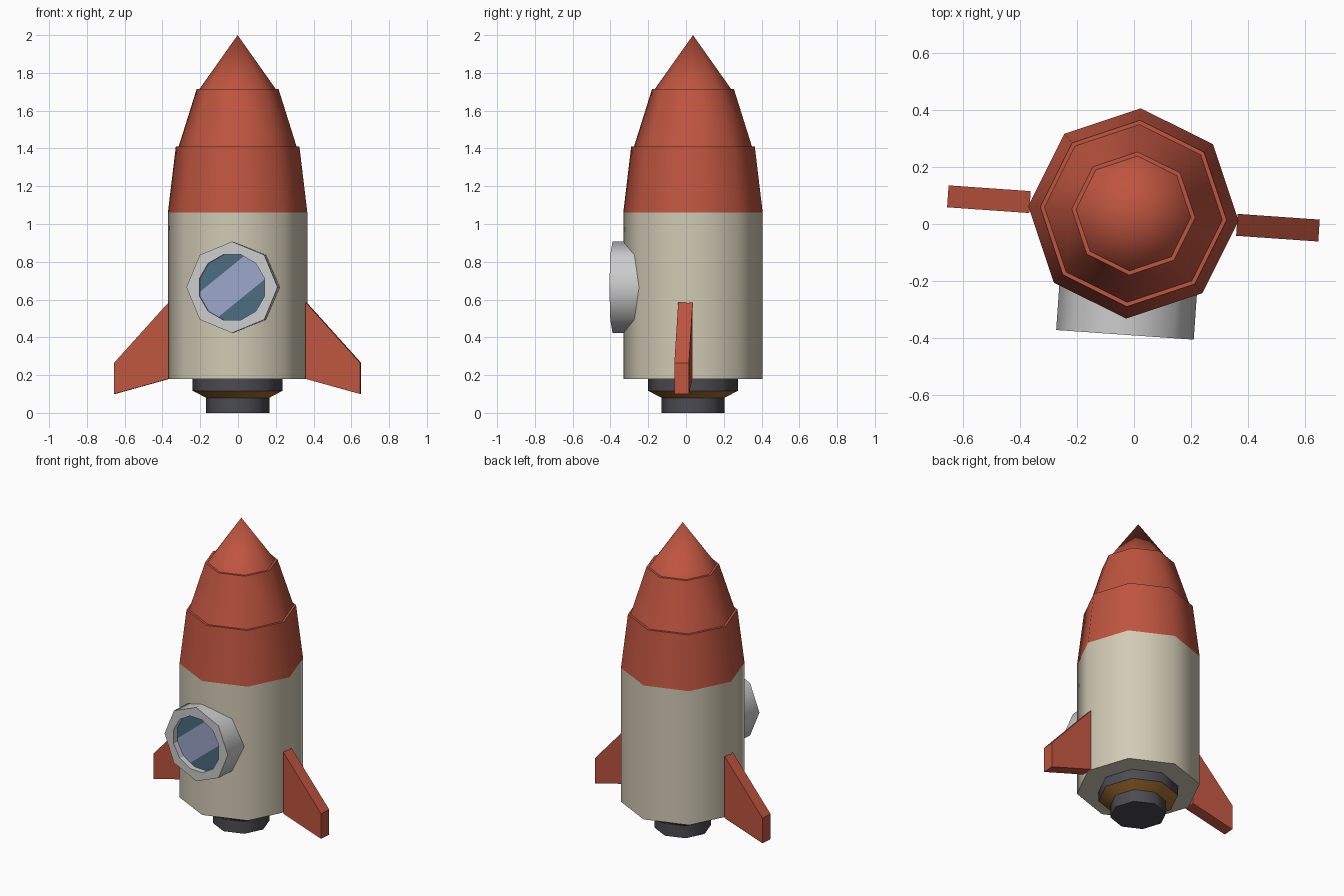
import bpy, bmesh
from math import radians, sin, cos, pi
from mathutils import Matrix

if "Cube" in bpy.data.objects:
    bpy.data.objects.remove(bpy.data.objects["Cube"])

# Whole rocket is turned slightly about its own axis
BASE = Matrix.Translation((-0.002, 0.037, 0)) @ Matrix.Rotation(radians(-4), 4, 'Z')


def material(name, rgb):
    m = bpy.data.materials.new(name)
    m.diffuse_color = (*rgb, 1)
    m.use_nodes = True
    m.node_tree.nodes["Principled BSDF"].inputs["Base Color"].default_value = m.diffuse_color
    return m


RED = material("red_paint", (0.52, 0.09, 0.05))
CREAM = material("cream_paint", (0.64, 0.59, 0.46))
DARK = material("dark_metal", (0.07, 0.07, 0.085))
ORANGE = material("orange_metal", (0.38, 0.16, 0.03))
GLASS = material("glass", (0.07, 0.15, 0.22))
SHINE = material("glass_shine", (0.33, 0.38, 0.58))


def finish(bm, name, mats=(), smooth=False):
    me = bpy.data.meshes.new(name)
    bm.to_mesh(me)
    bm.free()
    for m in mats:
        me.materials.append(m)
    ob = bpy.data.objects.new(name, me)
    bpy.context.collection.objects.link(ob)
    if smooth:
        bpy.ops.object.select_all(action='DESELECT')
        ob.select_set(True)
        bpy.context.view_layer.objects.active = ob
        bpy.ops.object.shade_smooth_by_angle(angle=radians(55))
    return ob


def tier(name, z0, z1, r0, r1, mat=None, caps=True, sides=8, local=Matrix(), smooth=True):
    """Tapered prism from z0 to z1 along its local axis."""
    bm = bmesh.new()
    bmesh.ops.create_cone(bm, cap_ends=caps, segments=sides, radius1=r0, radius2=r1,
                          depth=z1 - z0, matrix=Matrix.Translation((0, 0, (z0 + z1) / 2)))
    bmesh.ops.remove_doubles(bm, verts=bm.verts, dist=1e-5)
    bmesh.ops.transform(bm, matrix=BASE @ local, verts=bm.verts)
    return finish(bm, name, [mat] if mat else [], smooth)


# Hull and stepped nose
tier("hull", 0.18, 1.06, 0.37, 0.37, CREAM)
tier("nose_lower", 1.06, 1.41, 0.37, 0.328, RED)
tier("nose_middle", 1.41, 1.715, 0.313, 0.217, RED)
tier("nose_tip", 1.715, 2.0, 0.202, 0.0, RED)

# Engine
tier("engine_collar", 0.117, 0.18, 0.239, 0.239, DARK)
tier("engine_ring", 0.08, 0.117, 0.168, 0.238, ORANGE, caps=False)
tier("engine_nozzle", 0.0, 0.08, 0.168, 0.168, DARK)

# Fins: one extruded profile, repeated half a turn around
PROFILE = [(0.365, 0.18), (0.654, 0.10), (0.654, 0.265), (0.365, 0.585)]
for name, turn in (("fin_right", 0), ("fin_left", pi)):
    bm = bmesh.new()
    face = bm.faces.new([bm.verts.new((x, -0.053, z)) for x, z in PROFILE])
    ext = bmesh.ops.extrude_face_region(bm, geom=[face])
    bmesh.ops.translate(bm, vec=(0, 0.077, 0),
                        verts=[v for v in ext["geom"] if isinstance(v, bmesh.types.BMVert)])
    bmesh.ops.recalc_face_normals(bm, faces=bm.faces)
    bmesh.ops.transform(bm, matrix=BASE @ Matrix.Rotation(turn, 4, 'Z'), verts=bm.verts)
    finish(bm, name, [RED])

# Window frame with a round recess
PORT = Matrix.Translation((0, 0, 0.665)) @ Matrix.Rotation(pi / 2, 4, 'X')
SPIN = PORT @ Matrix.Rotation(radians(15), 4, 'Z')
frame = tier("window_frame", 0.24, 0.427, 0.242, 0.242, local=PORT)
cutter = tier("window_cutter", 0.386, 0.5, 0.179, 0.179, sides=12, local=SPIN, smooth=False)
cutter.hide_render = True
cutter.hide_viewport = False
cutter.display_type = 'WIRE'
cut = frame.modifiers.new("recess", 'BOOLEAN')
cut.operation = 'DIFFERENCE'
cut.solver = 'EXACT'
cut.object = cutter

# Glass pane with a diagonal bright band
bm = bmesh.new()
bmesh.ops.create_circle(bm, cap_ends=True, segments=12, radius=0.179,
                        matrix=Matrix.Rotation(radians(15), 4, 'Z'))
nx, ny = -sin(radians(39)), cos(radians(39))
for d in (0.09, -0.075):
    bmesh.ops.bisect_plane(bm, geom=bm.verts[:] + bm.edges[:] + bm.faces[:],
                           plane_co=(nx * d, ny * d, 0), plane_no=(nx, ny, 0))
for f in bm.faces:
    c = f.calc_center_median()
    f.material_index = int(-0.075 < c.x * nx + c.y * ny < 0.09)
bmesh.ops.transform(bm, matrix=BASE @ PORT @ Matrix.Translation((0, 0, 0.39)), verts=bm.verts)
finish(bm, "window_glass", [GLASS, SHINE])
